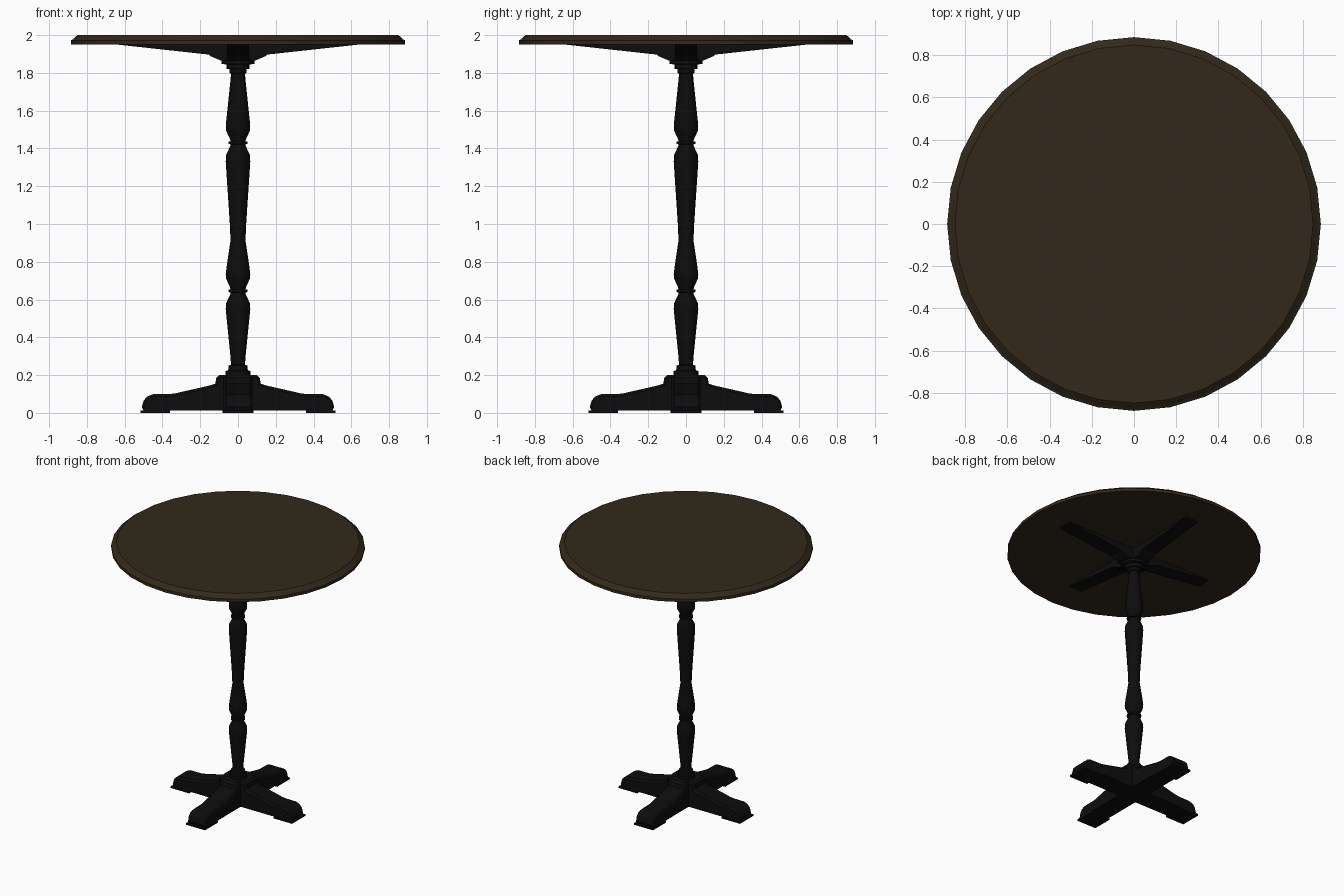
import bpy, bmesh, math
from mathutils import Matrix

if "Cube" in bpy.data.objects:
    bpy.data.objects.remove(bpy.data.objects["Cube"])


def material(name, rgb):
    m = bpy.data.materials.new(name)
    m.diffuse_color = (*rgb, 1)
    m.use_nodes = True
    m.node_tree.nodes["Principled BSDF"].inputs["Base Color"].default_value = m.diffuse_color
    return m


BLACK = material("black_paint", (0.004, 0.004, 0.004))
WOOD = material("dark_wood", (0.032, 0.022, 0.010))


def finish(name, bm, mat, angle=30):
    bmesh.ops.recalc_face_normals(bm, faces=bm.faces)
    me = bpy.data.meshes.new(name)
    bm.to_mesh(me)
    bm.free()
    me.materials.append(mat)
    ob = bpy.data.objects.new(name, me)
    bpy.context.collection.objects.link(ob)
    bpy.ops.object.select_all(action='DESELECT')
    ob.select_set(True)
    bpy.context.view_layer.objects.active = ob
    bpy.ops.object.shade_smooth_by_angle(angle=math.radians(angle))
    return ob


def lathe(name, profile, sides, mat):
    """Closed turned solid from (radius, z) points."""
    bm = bmesh.new()
    rings = [[bm.verts.new((r * math.cos(2 * math.pi * i / sides),
                            r * math.sin(2 * math.pi * i / sides), z))
              for i in range(sides)] for r, z in profile]
    for a, b in zip(rings, rings[1:]):
        for i in range(sides):
            j = (i + 1) % sides
            bm.faces.new((a[i], a[j], b[j], b[i]))
    bm.faces.new(rings[0])
    bm.faces.new(rings[-1])
    return finish(name, bm, mat)


def arm(name, profile, half, turn, mat, bevel=0.0):
    """Radial arm: (x, z) side profile extruded to a width, turned about z."""
    bm = bmesh.new()
    face = bm.faces.new([bm.verts.new((x, -half, z)) for x, z in profile])
    ext = bmesh.ops.extrude_face_region(bm, geom=[face])
    verts = [v for v in ext['geom'] if isinstance(v, bmesh.types.BMVert)]
    bmesh.ops.translate(bm, verts=verts, vec=(0, 2 * half, 0))
    if bevel:
        # soften the long upper edges on both flanks
        edges = [e for e in bm.edges
                 if abs(e.verts[0].co.y - e.verts[1].co.y) < 1e-5
                 and min(v.co.z for v in e.verts) > 0.02
                 and max(v.co.x for v in e.verts) > 0.001]
        bmesh.ops.bevel(bm, geom=edges, offset=bevel, segments=1, affect='EDGES')
    bmesh.ops.rotate(bm, verts=bm.verts, matrix=Matrix.Rotation(turn, 3, 'Z'))
    return finish(name, bm, mat)


# round top with a stepped, bevelled rim
lathe("table_top", [(0.885, 1.95), (0.885, 1.972), (0.872, 1.978),
                    (0.862, 1.99), (0.848, 2.0)], 32, WOOD)

# turned column, from the base collar to the collar under the top
lathe("column", [
    (0.065, 0.19), (0.065, 0.222), (0.052, 0.225), (0.05, 0.25), (0.037, 0.255),
    (0.04, 0.3), (0.065, 0.55), (0.063, 0.58), (0.04, 0.63), (0.04, 0.638),
    (0.051, 0.64), (0.051, 0.652), (0.04, 0.654), (0.042, 0.665), (0.063, 0.71),
    (0.065, 0.735), (0.058, 0.79), (0.04, 0.91), (0.042, 0.98), (0.065, 1.33),
    (0.063, 1.365), (0.04, 1.415), (0.04, 1.422), (0.051, 1.424), (0.051, 1.436),
    (0.04, 1.438), (0.042, 1.45), (0.064, 1.495), (0.064, 1.53), (0.04, 1.76),
    (0.037, 1.795), (0.045, 1.80), (0.045, 1.82), (0.062, 1.822), (0.062, 1.845),
    (0.088, 1.847), (0.088, 1.875)], 16, BLACK)

FOOT = [(0, 0.012), (0.50, 0.012), (0.509, 0.03), (0.50, 0.065), (0.48, 0.087),
        (0.45, 0.099), (0.36, 0.1), (0.33, 0.104), (0.15, 0.145), (0.12, 0.155),
        (0.115, 0.185), (0.10, 0.2), (0, 0.2)]
PAD = [(0.36, 0), (0.517, 0), (0.517, 0.012), (0.36, 0.012)]
BRACKET = [(0, 1.865), (0.09, 1.865), (0.145, 1.888), (0.155, 1.897),
           (0.64, 1.95), (0, 1.95)]

# four legs, pads and top brackets arranged as a cross
for i in range(4):
    t = i * math.pi / 2
    arm(f"leg_{i + 1}", FOOT, 0.076, t, BLACK, 0.012)
    arm(f"foot_pad_{i + 1}", PAD, 0.081, t, BLACK)
    arm(f"top_bracket_{i + 1}", BRACKET, 0.057, t, BLACK)
